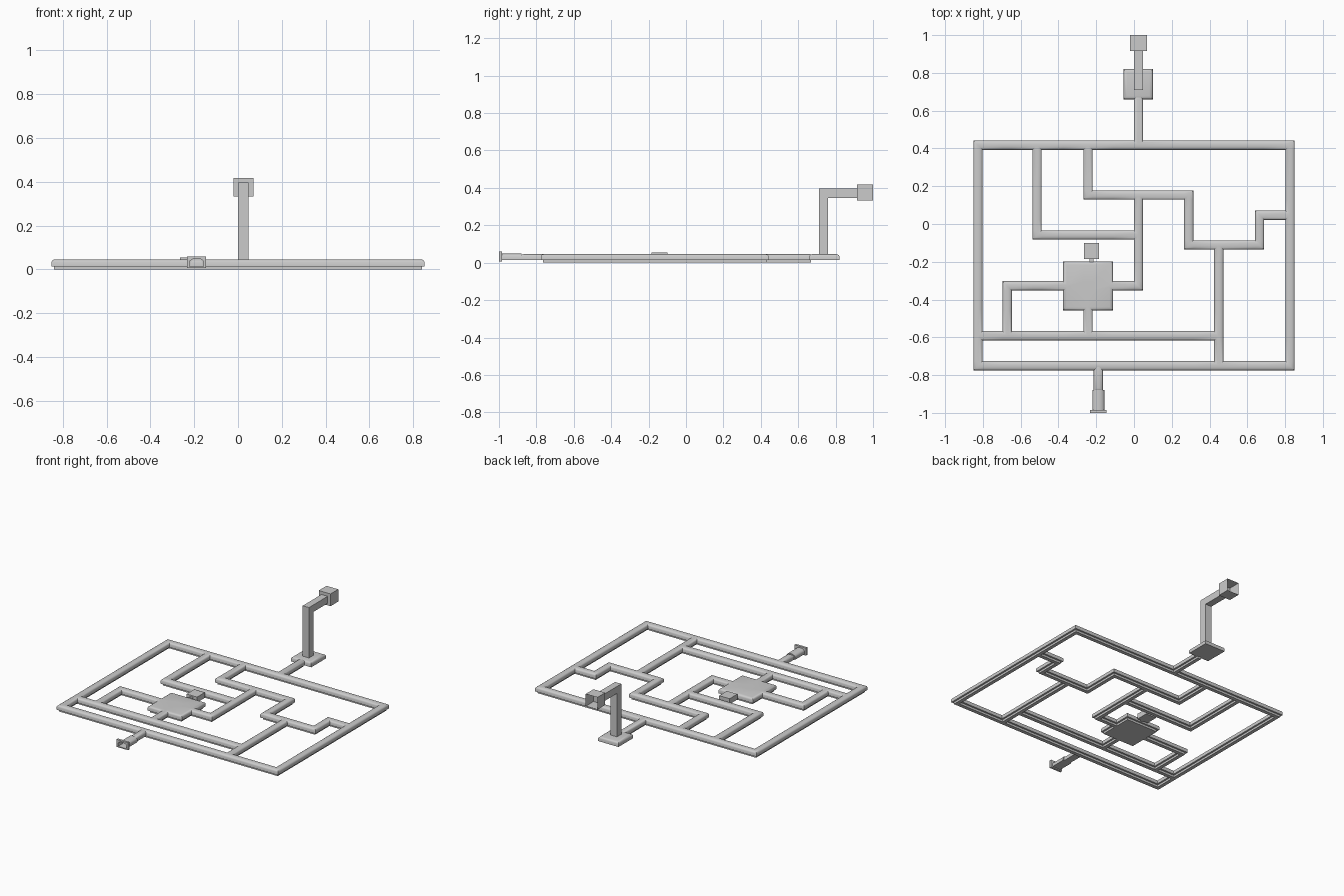
import bpy, bmesh, math

if "Cube" in bpy.data.objects:
    bpy.data.objects.remove(bpy.data.objects["Cube"])

H = 0.0245  # half width of a passage
# cross-section rings as (inset from outline, height)
ARCH = [(0, .034), (.003, .040), (.009, .044), (.018, .046)]
CHANNEL = [(.012, 0), (.012, .014), (0, .014)] + ARCH
PLAIN = [(0, .014)] + ARCH


def finish(bm, name, weld=False):
    if weld:
        bmesh.ops.remove_doubles(bm, verts=bm.verts, dist=1e-5)
    bmesh.ops.recalc_face_normals(bm, faces=bm.faces)
    me = bpy.data.meshes.new(name)
    bm.to_mesh(me)
    bm.free()
    ob = bpy.data.objects.new(name, me)
    bpy.context.collection.objects.link(ob)
    bpy.ops.object.select_all(action='DESELECT')
    ob.select_set(True)
    bpy.context.view_layer.objects.active = ob
    bpy.ops.object.shade_smooth_by_angle(angle=math.radians(40))
    return ob


def path(*pts):
    """Rectangles covering a right-angled centre line."""
    return [(min(a[0], b[0]) - H, min(a[1], b[1]) - H,
             max(a[0], b[0]) + H, max(a[1], b[1]) + H) for a, b in zip(pts, pts[1:])]


def plan_solid(name, rects, rings):
    """Merge rectangles into one outline and loft it through the rings."""
    rects = [tuple(round(c, 4) for c in r) for r in rects]
    xs = sorted({c for r in rects for c in (r[0], r[2])})
    ys = sorted({c for r in rects for c in (r[1], r[3])})
    cells = set()
    for i in range(len(xs) - 1):
        for j in range(len(ys) - 1):
            cx, cy = (xs[i] + xs[i + 1]) / 2, (ys[j] + ys[j + 1]) / 2
            if any(a < cx < c and b < cy < d for a, b, c, d in rects):
                cells.add((i, j))

    def sign(v):
        return (v > 0) - (v < 0)

    bm = bmesh.new()
    cache = {}

    def vert(i, j, k):
        if (i, j, k) not in cache:
            quads = [(p, q) for p in (-1, 1) for q in (-1, 1)
                     if (i + (p - 1) // 2, j + (q - 1) // 2) in cells]
            d, z = rings[k]
            cache[i, j, k] = bm.verts.new((xs[i] + d * sign(sum(q[0] for q in quads)),
                                           ys[j] + d * sign(sum(q[1] for q in quads)), z))
        return cache[i, j, k]

    top = len(rings) - 1
    for i, j in sorted(cells):
        c = [(i, j), (i + 1, j), (i + 1, j + 1), (i, j + 1)]
        bm.faces.new([vert(*p, top) for p in c])
        bm.faces.new([vert(*p, 0) for p in reversed(c)])
        for n, (dx, dy) in enumerate([(0, -1), (1, 0), (0, 1), (-1, 0)]):
            if (i + dx, j + dy) not in cells:
                a, b = c[n], c[(n + 1) % 4]
                for k in range(top):
                    bm.faces.new([vert(*a, k), vert(*b, k), vert(*b, k + 1), vert(*a, k + 1)])
    return finish(bm, name)


def prism(name, pts, direction, caps=(True, True)):
    """Extrude a closed polygon, optionally leaving an end open."""
    bm = bmesh.new()
    a = [bm.verts.new(p) for p in pts]
    b = [bm.verts.new([p[i] + direction[i] for i in range(3)]) for p in pts]
    n = len(pts)
    for i in range(n):
        bm.faces.new([a[i], a[(i + 1) % n], b[(i + 1) % n], b[i]])
    for cap, ring in zip(caps, (a, b)):
        if cap:
            bm.faces.new(ring)
    return finish(bm, name)


def box(name, x0, x1, y0, y1, z0, z1, caps=(True, True)):
    return prism(name, [(x0, y0, z0), (x1, y0, z0), (x1, y0, z1), (x0, y0, z1)],
                 (0, y1 - y0, 0), caps)


# Main passage network with sunken channel
L, R, T, B = -.8265, .8265, .4175, -.751
MX, LOW = .0235, -.592
network = path((L, B), (R, B), (R, T), (L, T), (L, B))
network += path((L, LOW), (.449, LOW))
network += path((.449, B), (.449, -.111))
network += path((-.243, T), (-.243, .153), (.29, .153), (.29, -.111),
                (.665, -.111), (.665, .047), (R, .047))
network += path((-.513, T), (-.513, -.058), (MX, -.058))
network += path((MX, .153), (MX, -.3275), (-.243, -.3275), (-.671, -.3275), (-.671, LOW))
network += path((-.243, -.3275), (-.243, LOW))
network += path((MX, T), (MX, .655))
network += [(-.375, -.457, -.111, -.198)]  # central chamber
plan_solid("passage_network", network, CHANNEL)

# Raised-floor chamber at the back and passage to the front entrance
plan_solid("back_chamber", [(-.055, .66, .1, .82)], PLAIN)
plan_solid("entrance_passage", path((-.189, -.86), (-.189, B)), PLAIN)

# Side closet behind the central chamber
box("closet", -.265, -.185, -.185, -.1, .016, .054)
box("closet_doorway", -.235, -.215, -.2, -.185, .02, .045)

# Vertical shaft turning to an open outlet at the back
elbow = [(.71, .04), (.758, .04), (.758, .347), (.92, .347), (.92, .396), (.71, .396)]
prism("shaft", [(0, y, z) for y, z in elbow], (.048, 0, 0))
box("shaft_outlet", -.02, .07, .915, 1, .333, .418, (True, False))

# Arched front entrance tunnel, open at the mouth
CX = -.189
arch = [(CX - .032, .014), (CX + .032, .014), (CX + .032, .032)]
arch += [(CX + .032 * math.cos(math.pi * i / 8), .032 + .018 * math.sin(math.pi * i / 8))
         for i in range(1, 9)]
prism("entrance_tunnel", [(x, -.986, z) for x, z in arch], (0, .106, 0), (False, True))

# Frame plate around the tunnel mouth
bm = bmesh.new()
rim = [(CX - .044, .007), (CX + .044, .007), (CX + .044, .059), (CX - .044, .059)]
for loop in (rim, arch):
    vs = [bm.verts.new((x, -1, z)) for x, z in loop]
    for i in range(len(vs)):
        bm.edges.new((vs[i - 1], vs[i]))
bmesh.ops.triangle_fill(bm, edges=bm.edges[:], use_beauty=True)
ext = bmesh.ops.extrude_face_region(bm, geom=bm.faces[:], use_keep_orig=True)
bmesh.ops.translate(bm, vec=(0, .016, 0),
                    verts=[g for g in ext["geom"] if isinstance(g, bmesh.types.BMVert)])
finish(bm, "entrance_frame", weld=True)
